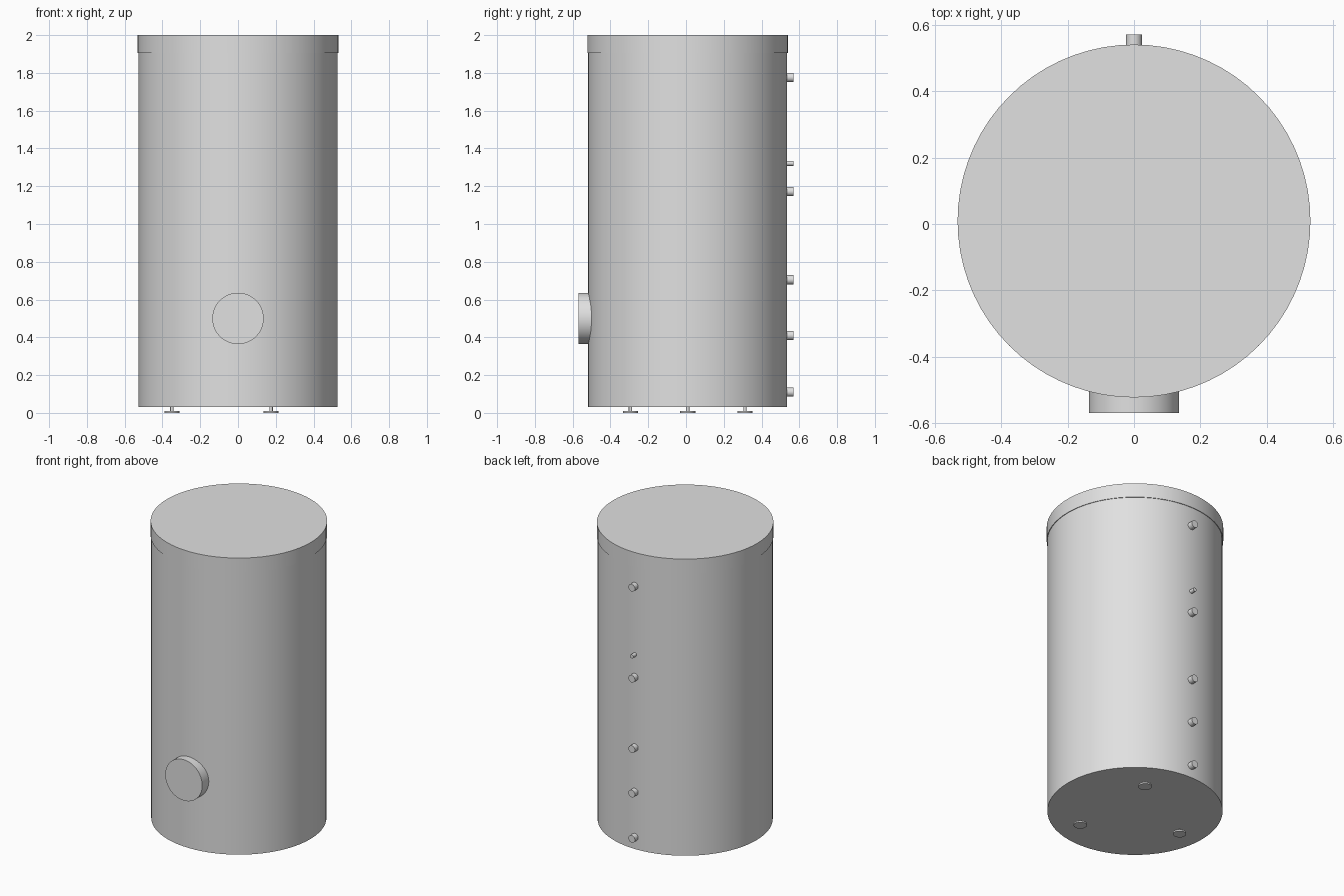
import bpy, math
from mathutils import Vector

if "Cube" in bpy.data.objects:
    bpy.data.objects.remove(bpy.data.objects["Cube"])

CY = 0.009  # tank axis, slightly behind the origin

grey = bpy.data.materials.new("light_grey")
grey.diffuse_color = (0.75, 0.75, 0.75, 1)
grey.use_nodes = True
grey.node_tree.nodes["Principled BSDF"].inputs["Base Color"].default_value = grey.diffuse_color


def cylinder(name, start, end, radius, sides=32):
    """Capped cylinder between two points, smooth sides and sharp rims."""
    a, b = Vector(start), Vector(end)
    bpy.ops.mesh.primitive_cylinder_add(
        vertices=sides, radius=radius, depth=(b - a).length, location=(a + b) / 2)
    ob = bpy.context.object
    ob.rotation_euler = (b - a).to_track_quat('Z', 'Y').to_euler()
    ob.name = name
    ob.data.materials.append(grey)
    bpy.ops.object.shade_smooth_by_angle(angle=math.radians(35))
    return ob


# Tank shell and the slightly wider lid
cylinder("tank_body", (0, CY, 0.03), (0, CY, 1.95), 0.527, 72)
cylinder("tank_lid", (0, CY, 1.905), (0, CY, 2.0), 0.531, 72)

# Round inspection cover on the front
cylinder("front_cover", (0, -0.569, 0.5), (0, -0.45, 0.5), 0.136, 48)

# Row of pipe stubs up the back
for i, (z, r) in enumerate([(0.11, 0.024), (0.41, 0.024), (0.705, 0.024),
                            (1.172, 0.024), (1.321, 0.013), (1.776, 0.024)]):
    cylinder(f"pipe_stub_{i + 1}", (0, 0.5, z), (0, 0.57, z), r, 24)

# Three adjustable feet: disc pad and thin stem
for i in range(3):
    a = math.pi + i * math.tau / 3
    x, y = 0.35 * math.cos(a), CY + 0.35 * math.sin(a)
    cylinder(f"foot_pad_{i + 1}", (x, y, 0), (x, y, 0.01), 0.04)
    cylinder(f"foot_stem_{i + 1}", (x, y, 0.005), (x, y, 0.04), 0.009, 16)
